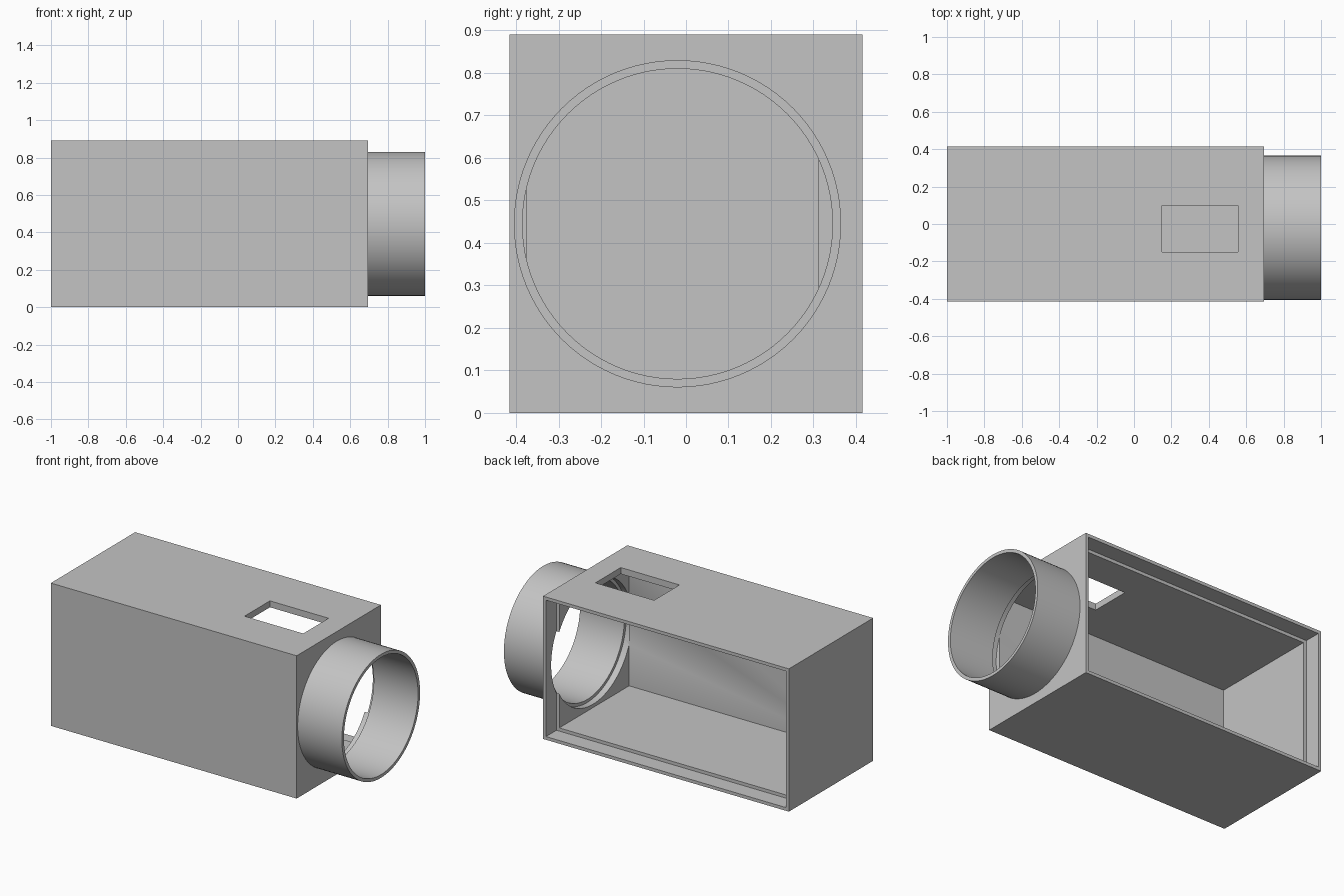
import bpy
import bmesh
import math
from mathutils import Matrix

if "Cube" in bpy.data.objects:
    bpy.data.objects.remove(bpy.data.objects["Cube"], do_unlink=True)

grey = bpy.data.materials.new("light grey")
grey.use_nodes = True
grey.diffuse_color = (0.55, 0.55, 0.55, 1)
grey.node_tree.nodes["Principled BSDF"].inputs["Base Color"].default_value = (0.55, 0.55, 0.55, 1)

RIM, WALL = 0.02, 0.04                 # lid rim and full wall thickness
X0, X1, Y, H = -1.0, 0.695, 0.415, 0.89
PORT_Y, PORT_Z, R_OUT, R_IN = -0.02, 0.445, 0.385, 0.365


def add_object(name, bm):
    bmesh.ops.recalc_face_normals(bm, faces=bm.faces)
    mesh = bpy.data.meshes.new(name)
    bm.to_mesh(mesh)
    bm.free()
    mesh.materials.append(grey)
    obj = bpy.data.objects.new(name, mesh)
    bpy.context.collection.objects.link(obj)
    return obj


def box(name, xs, ys, zs):
    bm = bmesh.new()
    bmesh.ops.create_cube(bm, size=1)
    spans = (xs, ys, zs)
    for v in bm.verts:
        v.co = [lo + (c + 0.5) * (hi - lo) for c, (lo, hi) in zip(v.co, spans)]
    return add_object(name, bm)


def cylinder(name, radius, x_from, x_to):
    bm = bmesh.new()
    place = Matrix.Translation(((x_from + x_to) / 2, PORT_Y, PORT_Z)) @ Matrix.Rotation(math.pi / 2, 4, "Y")
    bmesh.ops.create_cone(bm, cap_ends=True, segments=96, radius1=radius, radius2=radius,
                          depth=x_to - x_from, matrix=place)
    return add_object(name, bm)


def cut(target, cutter):
    mod = target.modifiers.new("cut", "BOOLEAN")
    mod.operation = "DIFFERENCE"
    mod.solver = "EXACT"
    mod.object = cutter
    bpy.ops.object.select_all(action="DESELECT")
    bpy.context.view_layer.objects.active = target
    target.select_set(True)
    bpy.ops.object.modifier_apply(modifier=mod.name)
    bpy.data.objects.remove(cutter, do_unlink=True)


# Housing: hollow box, open at the back, with a stepped seat for a lid
housing = box("housing", (X0, X1), (-Y, Y), (0, H))
cut(housing, box("cavity_cutter", (X0 + WALL, X1 - WALL), (-Y + WALL, 0.6), (WALL, H - WALL)))
cut(housing, box("lid_seat_cutter", (X0 + RIM, X1 - RIM), (0.312, 0.6), (RIM, H - RIM)))

# Rectangular window in the top and round port in the end wall
cut(housing, box("window_cutter", (0.15, 0.555), (-0.15, 0.1), (H - 0.1, H + 0.1)))
cut(housing, cylinder("port_cutter", R_OUT - 0.001, X1 - WALL - 0.001, X1 + 0.1))

# Round spigot on the end
spigot = cylinder("spigot", R_OUT, X1, 1.0)
cut(spigot, cylinder("bore_cutter", R_IN, X1 - 0.1, 1.1))

for obj in (housing, spigot):
    bpy.ops.object.select_all(action="DESELECT")
    bpy.context.view_layer.objects.active = obj
    obj.select_set(True)
    bpy.ops.object.shade_smooth_by_angle(angle=math.radians(30))
